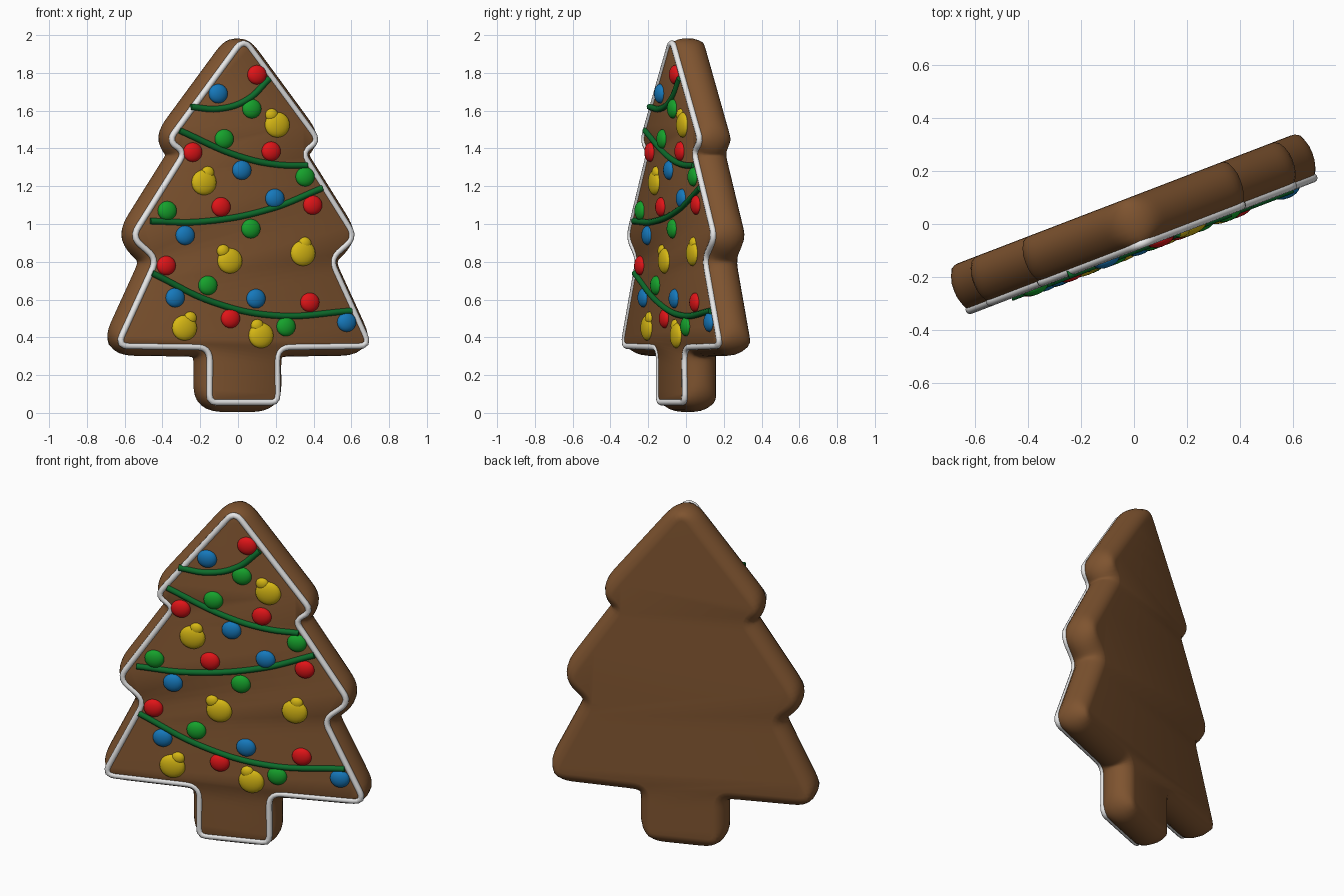
import bpy, bmesh, math
from mathutils import Vector, Matrix

if "Cube" in bpy.data.objects:
    bpy.data.objects.remove(bpy.data.objects["Cube"])

ANGLE = math.radians(21)          # the whole cookie is turned about z
TURN = Matrix.Rotation(ANGLE, 4, 'Z')
FACE = -0.09                      # depth of the flat front


def material(name, rgb):
    m = bpy.data.materials.new(name)
    m.diffuse_color = (*rgb, 1)
    m.use_nodes = True
    m.node_tree.nodes["Principled BSDF"].inputs["Base Color"].default_value = m.diffuse_color
    return m


BROWN = material("gingerbread", (0.21, 0.088, 0.029))
WHITE = material("white_icing", (0.80, 0.80, 0.80))
PINE = material("garland_green", (0.004, 0.15, 0.025))
RED = material("red_candy", (0.75, 0.007, 0.009))
BLUE = material("blue_candy", (0.008, 0.19, 0.50))
GREEN = material("green_candy", (0.008, 0.36, 0.025))
YELLOW = material("yellow_candy", (0.68, 0.48, 0.007))


def finish(name, bm, mat):
    bmesh.ops.recalc_face_normals(bm, faces=bm.faces)
    for f in bm.faces:
        f.smooth = True
    me = bpy.data.meshes.new(name)
    bm.to_mesh(me)
    bm.free()
    me.materials.append(mat)
    ob = bpy.data.objects.new(name, me)
    ob.matrix_world = TURN
    bpy.context.collection.objects.link(ob)
    return ob


def tube(name, pts, radius, mat, closed=False, kind='POLY'):
    cu = bpy.data.curves.new(name, 'CURVE')
    cu.dimensions = '3D'
    cu.bevel_depth = radius
    cu.bevel_resolution = 3
    cu.use_fill_caps = True
    cu.resolution_u = 10
    sp = cu.splines.new(kind)
    if kind == 'BEZIER':
        sp.bezier_points.add(len(pts) - 1)
        for b, p in zip(sp.bezier_points, pts):
            b.co = p
            b.handle_left_type = b.handle_right_type = 'AUTO'
    else:
        sp.points.add(len(pts) - 1)
        for b, p in zip(sp.points, pts):
            b.co = (*p, 1)
    sp.use_cyclic_u = closed
    sp.use_smooth = True
    cu.materials.append(mat)
    ob = bpy.data.objects.new(name, cu)
    ob.matrix_world = TURN
    bpy.context.collection.objects.link(ob)
    bpy.ops.object.select_all(action='DESELECT')
    ob.select_set(True)
    bpy.context.view_layer.objects.active = ob
    bpy.ops.object.convert(target='MESH')


def local(x, z, depth=FACE):
    """Front-view grid position -> point on the unturned cookie."""
    return Vector(((x + depth * math.sin(ANGLE)) / math.cos(ANGLE), depth, z))


# Tree outline along the icing: half of it as (u, z, corner cut), mirrored
half = [(0.425, 1.44, .05), (0.33, 1.38, .05), (0.632, 0.93, .06), (0.49, 0.815, .06),
        (0.715, 0.355, .06), (0.19, 0.348, .07), (0.192, 0.056, .035)]
corners = [(0, 1.98, .06)] + half + [(-u, z, c) for u, z, c in reversed(half)]

dense = []
for i, (u, z, cut) in enumerate(corners):
    p = Vector((u, z))
    a = Vector(corners[i - 1][:2]) - p
    b = Vector(corners[(i + 1) % len(corners)][:2]) - p
    a = p + a.normalized() * min(cut, a.length * .46)
    b = p + b.normalized() * min(cut, b.length * .46)
    for k in range(9):
        t = k / 8
        dense.append(a * (1 - t) ** 2 + p * 2 * t * (1 - t) + b * t * t)

# Resample the outline evenly
N = 260
dense.append(dense[0])
lengths = [(dense[i + 1] - dense[i]).length for i in range(len(dense) - 1)]
step = sum(lengths) / N
ring, acc, nxt = [], 0.0, 0.0
for i, ln in enumerate(lengths):
    while nxt < acc + ln and len(ring) < N:
        ring.append(dense[i].lerp(dense[i + 1], (nxt - acc) / ln))
        nxt += step
    acc += ln
N = len(ring)


def offset(dist):
    out = []
    for i in range(N):
        t = (ring[(i + 1) % N] - ring[i - 1]).normalized()
        out.append(ring[i] + Vector((-t.y, t.x)) * dist)
    for _ in range(int(abs(dist) * 120)):      # soften corners
        out = [out[i] * .5 + (out[i - 1] + out[(i + 1) % N]) * .25 for i in range(N)]
    return out


# Cookie body: rounded edge made of offset rings
profile = [(-0.018, -0.09), (0.0, -0.082), (0.02, -0.067), (0.037, -0.045), (0.047, -0.018),
           (0.051, 0.01), (0.047, 0.038), (0.035, 0.066), (0.014, 0.088), (-0.006, 0.098),
           (-0.02, 0.1)]
bm = bmesh.new()
rows = [[bm.verts.new((p.x, d, p.y)) for p in offset(o)] for o, d in profile]
for r0, r1 in zip(rows, rows[1:]):
    for i in range(N):
        j = (i + 1) % N
        bm.faces.new((r0[i], r0[j], r1[j], r1[i]))
bm.faces.new(rows[0])
bm.faces.new(rows[-1])
finish("cookie_body", bm, BROWN)

# Icing line around the edge
tube("icing_outline", [(p.x, -0.08, p.y) for p in ring], 0.017, WHITE, closed=True)

# Garlands
garlands = [[(-.25, 1.62), (-.10, 1.61), (.05, 1.66), (.165, 1.77)],
            [(-.31, 1.495), (0, 1.36), (.2, 1.315), (.365, 1.31)],
            [(-.465, 1.015), (-.2, 1.012), (.17, 1.08), (.445, 1.19)],
            [(-.455, .74), (-.13, .585), (.2, .515), (.6, .54)]]
for n, g in enumerate(garlands):
    tube(f"garland_{n + 1}", [local(x, z) for x, z in g], 0.017, PINE, kind='BEZIER')


# Candy dots: flattened spheres
def dot(bm, x, z, r, depth):
    m = Matrix.Translation(local(x, z)) @ Matrix.Diagonal((r * 1.05, depth, r, 1))
    bmesh.ops.create_uvsphere(bm, u_segments=20, v_segments=12, radius=1, matrix=m)


dots = {
    "red": (RED, [(.10, 1.79), (-.24, 1.38), (.175, 1.385), (-.09, 1.09), (.395, 1.10),
                  (-.38, .78), (-.04, .50), (.38, .585)]),
    "blue": (BLUE, [(-.105, 1.69), (.02, 1.285), (.195, 1.135), (-.28, .94), (-.333, .61),
                    (.095, .605), (.575, .48)]),
    "green": (GREEN, [(.073, 1.61), (-.073, 1.45), (.355, 1.25), (-.375, 1.07), (.068, .975),
                      (-.16, .675), (.254, .457)]),
}
for name, (mat, spots) in dots.items():
    for n, (x, z) in enumerate(spots):
        bm = bmesh.new()
        dot(bm, x, z, 0.051, 0.028)
        finish(f"{name}_dot_{n + 1}", bm, mat)

# Yellow baubles with a small cap, tilted by the last value
baubles = [(.208, 1.525, -.03), (-.18, 1.22, .02), (-.043, .805, -.035), (.344, .845, .01),
           (-.283, .45, .03), (.122, .41, -.02)]
for n, (x, z, tilt) in enumerate(baubles):
    bm = bmesh.new()
    dot(bm, x, z, 0.067, 0.028)
    dot(bm, x + tilt, z + 0.052, 0.034, 0.022)
    finish(f"yellow_bauble_{n + 1}", bm, YELLOW)
